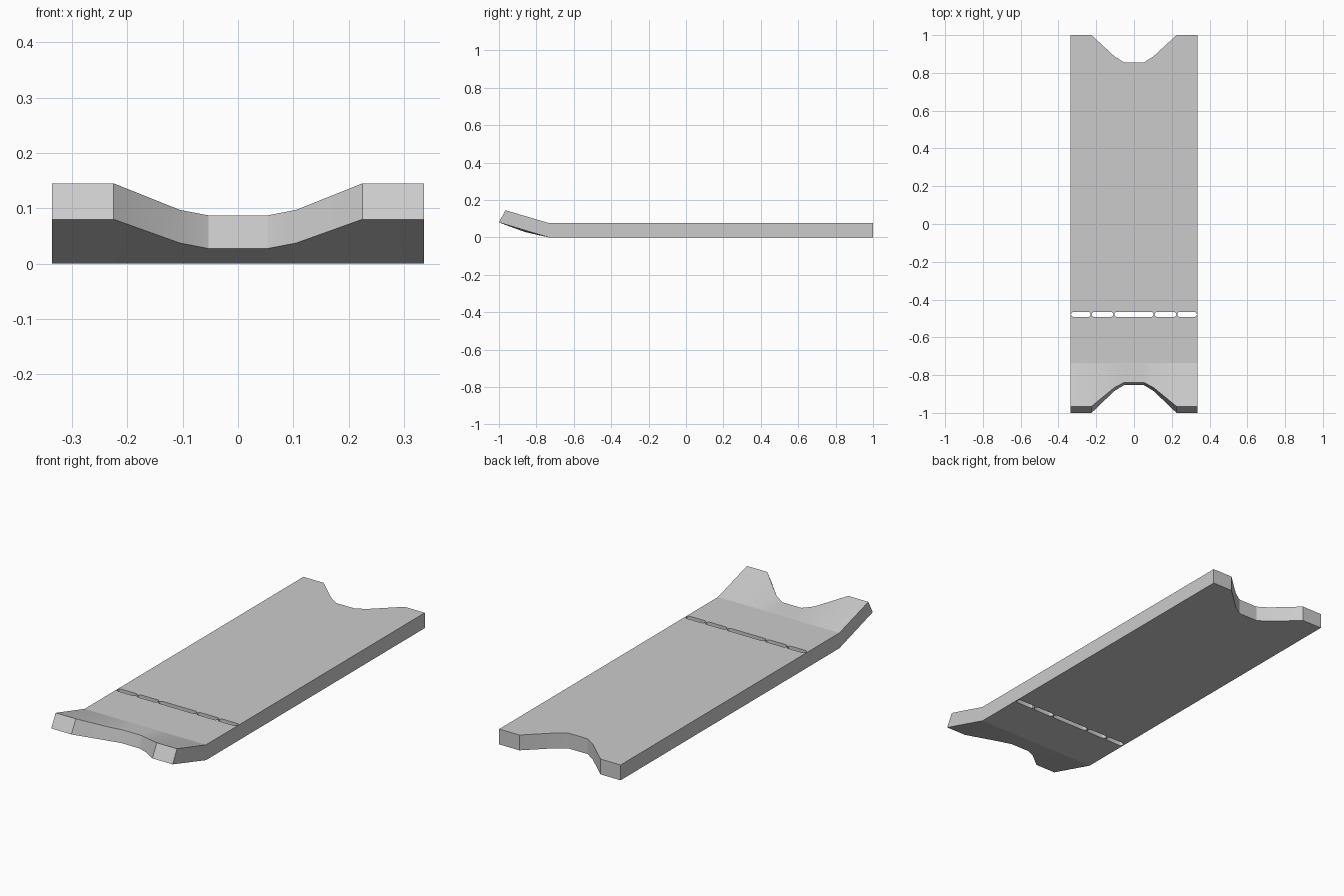
import bpy, bmesh, math

cube = bpy.data.objects.get("Cube")
if cube:
    bpy.data.objects.remove(cube, do_unlink=True)

grey = bpy.data.materials.new("light grey")
grey.use_nodes = True
colour = (0.6, 0.6, 0.6, 1)
grey.diffuse_color = colour
grey.node_tree.nodes["Principled BSDF"].inputs["Base Color"].default_value = colour

THICK = 0.077
BEND_Y = -0.735

# Half section: x, back edge y, then lower and upper lip (y, z)
half = [
    (0.337, 1.0, (-1.0, 0.08), (-0.965, 0.145)),
    (0.225, 1.0, (-1.0, 0.08), (-0.965, 0.145)),
    (0.105, 0.889, (-0.885, 0.037), (-0.867, 0.097)),
    (0.053, 0.855, (-0.853, 0.027), (-0.839, 0.087)),
]
columns = [(-x, b, lo, up) for x, b, lo, up in half] + half[::-1]


def make_object(name, bm):
    bmesh.ops.recalc_face_normals(bm, faces=bm.faces)
    mesh = bpy.data.meshes.new(name)
    bm.to_mesh(mesh)
    bm.free()
    obj = bpy.data.objects.new(name, mesh)
    bpy.context.collection.objects.link(obj)
    mesh.materials.append(grey)
    return obj


# Plate: a closed side profile lofted across the width
bm = bmesh.new()
rings = []
for x, back, low, up in columns:
    profile = [low, (BEND_Y, 0), (back, 0), (back, THICK), (BEND_Y, THICK), up]
    rings.append([bm.verts.new((x, y, z)) for y, z in profile])
for a, b in zip(rings, rings[1:]):
    for i in range(6):
        j = (i + 1) % 6
        bm.faces.new((a[i], a[j], b[j], b[i]))
for ring in (rings[0], rings[-1]):
    low, bend, back, back_up, bend_up, up = ring
    bm.faces.new((low, bend, bend_up, up))
    bm.faces.new((bend, back, back_up, bend_up))
plate = make_object("bent_plate", bm)

# Slots: rounded bars cut right through the plate
SLOT_Y, RADIUS = -0.4785, 0.0135
bm = bmesh.new()
for x0, x1 in [(-0.333, -0.229), (-0.224, -0.109), (-0.104, 0.104),
               (0.109, 0.224), (0.229, 0.333)]:
    outline = []
    for cx, start in ((x1 - RADIUS, -90), (x0 + RADIUS, 90)):
        for step in range(7):
            t = math.radians(start + step * 30)
            outline.append(bm.verts.new((cx + RADIUS * math.cos(t),
                                         SLOT_Y + RADIUS * math.sin(t), -0.1)))
    face = bm.faces.new(outline)
    ext = bmesh.ops.extrude_face_region(bm, geom=[face])
    tops = [v for v in ext["geom"] if isinstance(v, bmesh.types.BMVert)]
    bmesh.ops.translate(bm, verts=tops, vec=(0, 0, 0.3))
cutter = make_object("slot_cutter", bm)
cutter.hide_render = True

cut = plate.modifiers.new("slots", "BOOLEAN")
cut.operation = "DIFFERENCE"
cut.solver = "EXACT"
cut.object = cutter
bpy.ops.object.select_all(action="DESELECT")
plate.select_set(True)
bpy.context.view_layer.objects.active = plate
bpy.ops.object.modifier_apply(modifier=cut.name)
bpy.data.objects.remove(cutter, do_unlink=True)
bpy.ops.object.shade_smooth_by_angle(angle=math.radians(30))
# The bend stays a crisp crease
for e in plate.data.edges:
    p, q = (plate.data.vertices[i].co for i in e.vertices)
    if abs(p.y - BEND_Y) < 1e-4 and abs(q.y - BEND_Y) < 1e-4:
        e.use_edge_sharp = True
